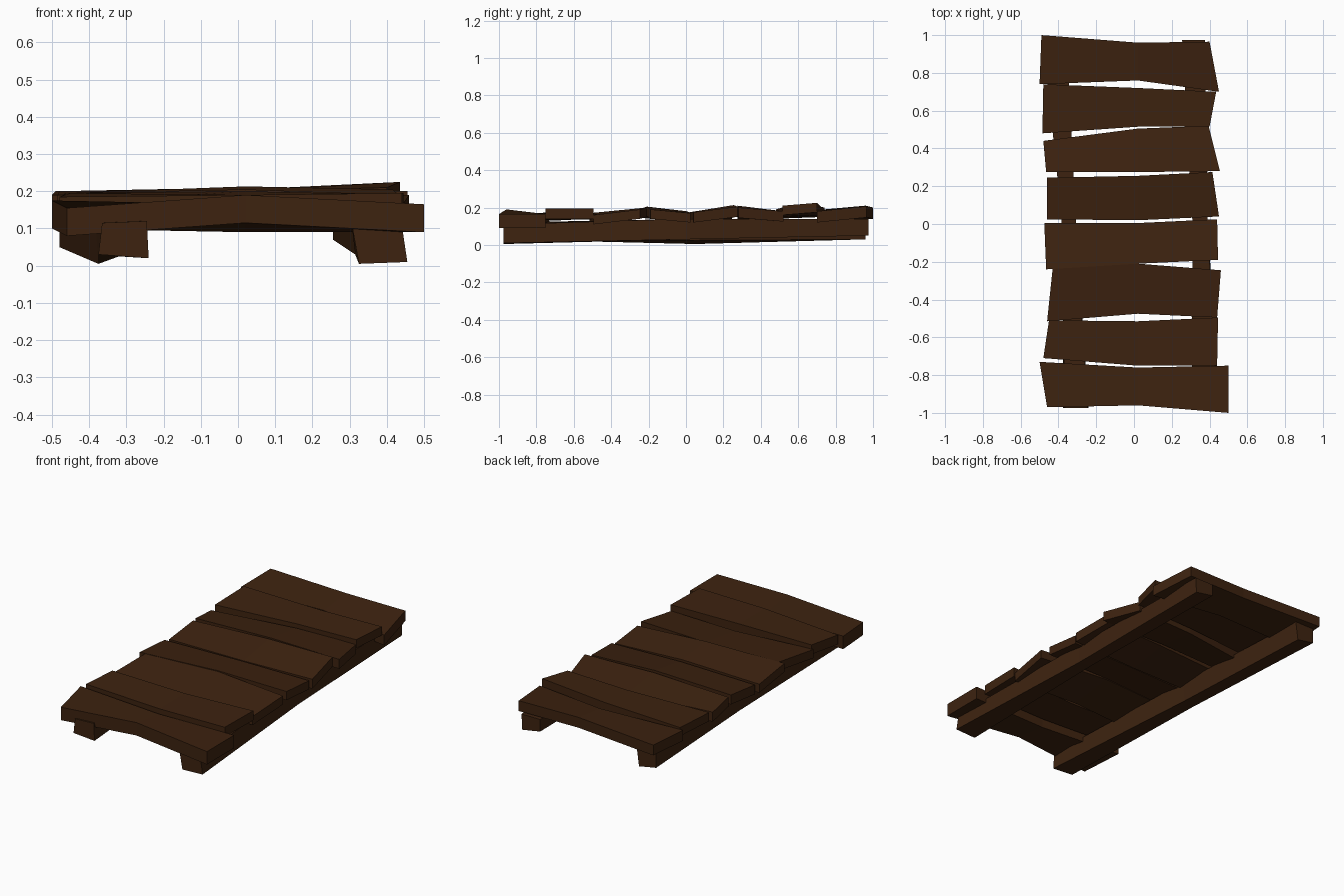
import bpy, bmesh

wood = bpy.data.materials.new("dark brown wood")
wood.diffuse_color = (0.047, 0.0165, 0.005, 1)


def loft(name, sections):
    """Closed solid through a row of four-cornered sections."""
    bm = bmesh.new()
    rings = [[bm.verts.new(p) for p in s] for s in sections]
    for a, b in zip(rings, rings[1:]):
        for i in range(4):
            j = (i + 1) % 4
            bm.faces.new((a[i], a[j], b[j], b[i]))
    bm.faces.new(rings[0])
    bm.faces.new(rings[-1])
    bmesh.ops.recalc_face_normals(bm, faces=bm.faces)
    me = bpy.data.meshes.new(name)
    bm.to_mesh(me)
    bm.free()
    me.materials.append(wood)
    ob = bpy.data.objects.new(name, me)
    bpy.context.collection.objects.link(ob)


# Planks: thickness, then left / middle / right stations,
# each as (x, y, top z) of the front edge and of the back edge
M = 0.02
planks = [
    (.075, (-.46, -.97, .155, -.50, -.73, .175), (-.96, .19, -.76, .165), (.50, -1.0, .165, .50, -.75, .165)),
    (.055, (-.48, -.71, .185, -.45, -.51, .195), (-.75, .19, -.515, .19), (.44, -.75, .195, .445, -.495, .195)),
    (.05, (-.46, -.515, .17, -.43, -.23, .195), (-.475, .165, -.21, .20), (.44, -.495, .16, .46, -.245, .19)),
    (.05, (-.465, -.24, .195, -.475, .005, .17), (-.21, .205, .005, .18), (.445, -.19, .19, .44, .025, .17)),
    (.055, (-.46, .025, .17, -.46, .245, .195), (.02, .175, .255, .213), (.45, .04, .175, .415, .275, .205)),
    (.055, (-.465, .275, .195, -.48, .44, .175), (.275, .21, .505, .18), (.455, .28, .20, .395, .52, .18)),
    (.05, (-.485, .48, .19, -.48, .74, .20), (.515, .20, .72, .205), (.40, .515, .21, .435, .70, .225)),
    (.06, (-.50, .74, .19, -.49, 1.0, .20), (.76, .185, .96, .21), (.45, .70, .18, .40, .965, .207)),
]
for n, (t, l, m, r) in enumerate(planks, 1):
    rows = [l, (M, m[0], m[1], M, m[2], m[3]), r]
    loft(f"plank_{n}", [[(a, b, c), (d, e, f), (d, e, f - t), (a, b, c - t)]
                        for a, b, c, d, e, f in rows])

# Beams: y, then x and z of the corners (bottom left, bottom right, top right, top left)
beams = {
    "left_beam": [
        (-.975, (-.375, .03), (-.24, .02), (-.245, .12), (-.365, .115)),
        (.05, (-.375, .005), (-.32, .025), (-.31, .14), (-.385, .14)),
        (.96, (-.48, .05), (-.37, .03), (-.355, .14), (-.48, .14))],
    "right_beam": [
        (-.975, (.325, .005), (.455, .01), (.44, .11), (.305, .115)),
        (0, (.315, .03), (.39, .03), (.39, .14), (.31, .14)),
        (.975, (.255, .07), (.37, .05), (.375, .14), (.255, .14))],
}
for name, rows in beams.items():
    loft(name, [[(x, y, z) for x, z in pts] for y, *pts in rows])
